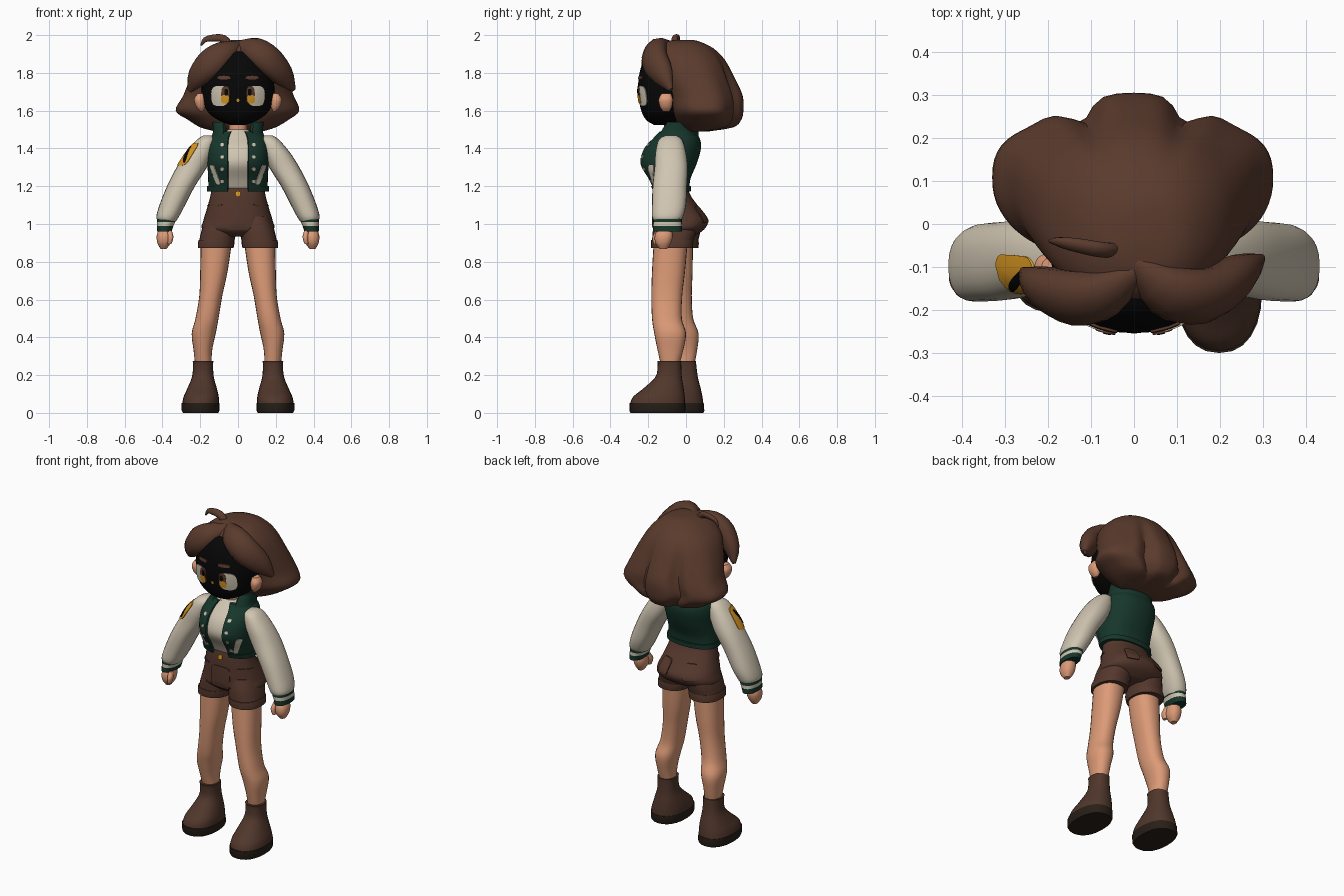
import bpy, bmesh, math
from mathutils import Vector

cube = bpy.data.objects.get("Cube")
if cube:
    bpy.data.objects.remove(cube, do_unlink=True)


def material(name, *rgb):
    m = bpy.data.materials.new(name)
    m.use_nodes = True
    m.diffuse_color = (*rgb, 1)
    m.node_tree.nodes["Principled BSDF"].inputs["Base Color"].default_value = (*rgb, 1)
    return m


HAIR = material("hair brown", .103, .043, .026)
SHORTS = material("shorts brown", .09, .039, .026)
BOOT = material("boot brown", .08, .037, .024)
SKIN = material("skin", .72, .325, .185)
CREAM = material("cream", .63, .56, .44)
GREEN = material("dark green", .008, .037, .025)
BLACK = material("black", .002, .002, .002)
ORANGE = material("amber", .7, .31, .015)
SOLE = material("sole dark brown", .021, .014, .009)
P = 2.3  # roundness of the cross-sections


def smooth(rings, n=4):
    """Resample cross-sections (z, x0, x1, y0, y1) along a Catmull-Rom curve."""
    out = []
    for i in range(len(rings) - 1):
        a, b, c, d = [Vector(rings[max(0, min(len(rings) - 1, i + k))]) for k in (-1, 0, 1, 2)]
        for k in range(n):
            t = k / n
            out.append(tuple(b + (c - a) * (t / 2) + (2 * a - 5 * b + 4 * c - d) * (t * t / 2)
                             + (3 * b - a - 3 * c + d) * (t ** 3 / 2)))
    return out + [tuple(rings[-1])]


def section(rings, z):
    rs = sorted(rings)
    z = max(rs[0][0], min(rs[-1][0], z))
    for lo, hi in zip(rs, rs[1:]):
        if z <= hi[0]:
            return [p + (q - p) * (z - lo[0]) / max(hi[0] - lo[0], 1e-6) for p, q in zip(lo, hi)]
    return rs[-1]


def on(rings, a, z, off=0.0):
    """Point on a lofted form at angle a (0 = left, -90 degrees = front) and height z."""
    _, x0, x1, y0, y1 = section(rings, z)
    c, s = math.cos(a), math.sin(a)
    bend = lambda v: math.copysign(abs(v) ** (2 / P), v)
    return Vector(((x0 + x1) / 2 + ((x1 - x0) / 2 + off) * bend(c),
                   (y0 + y1) / 2 + ((y1 - y0) / 2 + off) * bend(s), z))


def front_angle(rings, x, z):
    _, x0, x1, _, _ = section(rings, z)
    k = max(-1, min(1, (2 * x - x0 - x1) / (x1 - x0)))
    return -math.acos(math.copysign(abs(k) ** (P / 2), k))


def build(name, rows, mats, flip=1, shift=None, rule=None):
    """Skin closed rows of points and cap both ends."""
    bm = bmesh.new()
    loops = [[bm.verts.new((p[0] * flip, p[1] + (shift(p[2]) if shift else 0), p[2])) for p in r]
             for r in rows]
    for lo, hi in zip(loops, loops[1:]):
        for i in range(len(lo)):
            j = (i + 1) % len(lo)
            bm.faces.new((lo[i], lo[j], hi[j], hi[i]))
    bm.faces.new(loops[0])
    bm.faces.new(loops[-1])
    bmesh.ops.recalc_face_normals(bm, faces=bm.faces)
    mats = mats if isinstance(mats, list) else [mats]
    if rule:
        for f in bm.faces:
            f.material_index = rule(f.calc_center_median())
    me = bpy.data.meshes.new(name)
    bm.to_mesh(me)
    bm.free()
    for m in mats:
        me.materials.append(m)
    ob = bpy.data.objects.new(name, me)
    bpy.context.collection.objects.link(ob)
    bpy.ops.object.select_all(action='DESELECT')
    ob.select_set(True)
    bpy.context.view_layer.objects.active = ob
    bpy.ops.object.shade_smooth_by_angle(angle=math.radians(40))


def loft(name, rings, mats, n=24, **kw):
    build(name, [[on(rings, math.tau * i / n, r[0]) for i in range(n)] for r in rings], mats, **kw)


def wrap(name, rings, gap, mats, out=.012, n=36):
    """Garment shell around a form, open at the front by the half angle gap."""
    arc = [-math.pi / 2 + gap + (math.tau - 2 * gap) * i / n for i in range(n + 1)]
    build(name, [[on(rings, a, r[0], out) for a in arc]
                 + [on(rings, a, r[0], -.008) for a in reversed(arc)] for r in rings], mats)


def patch(name, rings, u, z, ru, rz, mat, shear=0.0, angle=False, square=2.5, off=.005, **kw):
    """Thin plate that follows a form, placed by x on its front or by angle."""
    rows = []
    for r, o in ((.02, off - .008), (1, off - .008), (1, off), (.66, off), (.33, off), (.02, off)):
        row = []
        for i in range(20):
            c, s = math.cos(math.tau * i / 20), math.sin(math.tau * i / 20)
            du = ru * r * math.copysign(abs(c) ** (2 / square), c)
            dz = rz * r * math.copysign(abs(s) ** (2 / square), s)
            v, h = u + du + shear * dz, z + dz
            row.append(on(rings, v if angle else front_angle(rings, v, h), h, o))
        rows.append(row)
    build(name, rows, mat, **kw)


def lock(name, path, mat, flat=.75, n=12):
    """Tapered strand of hair: path of (x, y, z, radius)."""
    path = smooth(path, 3)
    rows = []
    for i, p in enumerate(path):
        t = (Vector(path[min(i + 1, len(path) - 1)][:3]) - Vector(path[max(i - 1, 0)][:3])).normalized()
        side = t.cross(Vector((0, -.8, .6))).normalized()
        up = side.cross(t)
        rows.append([Vector(p[:3]) + p[3] * (side * math.cos(math.tau * k / n)
                     + up * flat * math.sin(math.tau * k / n)) for k in range(n)])
    build(name, rows, mat)


def even(rows):
    return smooth([(z, -w, w, a, b) for z, w, a, b in rows])


# Head, neck and ears
head = even([(1.525, .04, -.17, -.03), (1.55, .105, -.21, 0), (1.6, .165, -.237, .05),
             (1.68, .19, -.252, .1), (1.76, .19, -.252, .1), (1.84, .17, -.235, .1),
             (1.9, .12, -.2, .07), (1.925, .05, -.14, .02)])
loft("head", head, BLACK, n=32)
loft("neck", even([(1.4, .06, -.13, -.01), (1.48, .048, -.115, -.02), (1.57, .048, -.12, -.02)]), SKIN)
for f, side in ((1, "left"), (-1, "right")):
    loft(side + "_ear", smooth([(1.595, .185, .2, -.12, -.09), (1.62, .175, .222, -.138, -.075),
                                (1.66, .175, .232, -.145, -.07), (1.69, .18, .215, -.13, -.08)]), SKIN, flip=f)
    # Painted face details
    patch(side + "_eye_white", head, .093, 1.678, .046, .054, CREAM, square=3, flip=f)
    patch(side + "_iris", head, .064, 1.688, .022, .043, HAIR, off=.007, flip=f)
    patch(side + "_iris_glow", head, .066, 1.66, .021, .023, ORANGE, off=.008, flip=f)
    patch(side + "_pupil", head, .06, 1.698, .009, .018, BLACK, off=.009, flip=f)
    patch(side + "_brow", head, .072, 1.775, .034, .01, HAIR, flip=f)
patch("nose_mark", head, 0, 1.655, .007, .009, ORANGE)

# Bobbed hair with scalloped back, fringe locks and a loose curl
hair = smooth([(1.49, -.12, .13, 0, .12), (1.512, -.2, .2, -.03, .25), (1.55, -.262, .265, -.06, .292),
               (1.6, -.33, .324, -.085, .304), (1.68, -.29, .295, -.105, .3),
               (1.78, -.25, .258, -.15, .255), (1.87, -.205, .215, -.18, .205),
               (1.93, -.14, .165, -.165, .145), (1.965, -.07, .11, -.11, .075), (1.975, -.02, .04, -.05, .03)])
rows = []
for ring in hair:
    row = []
    for i in range(72):
        a = math.tau * i / 72
        away = abs(math.degrees(a) - 90)
        dent = .16 * math.exp(-((away - 23) / 9) ** 2) + .07 * math.exp(-((away - 45) / 20) ** 2)
        p = on(hair, a, ring[0])
        k = 1 - dent * max(0, min(1, (1.95 - ring[0]) / .25))
        row.append((p.x * k, p.y * k, p.z))
    rows.append(row)
build("hair_bob", rows, HAIR)
lock("left_fringe", [(0, -.09, 1.95, .025), (.08, -.155, 1.925, .072), (.165, -.165, 1.865, .082),
                     (.24, -.12, 1.785, .064), (.295, -.08, 1.71, .014)], HAIR)
lock("right_fringe", [(.01, -.11, 1.945, .025), (-.07, -.16, 1.91, .066), (-.145, -.17, 1.85, .082),
                      (-.215, -.145, 1.775, .06), (-.255, -.11, 1.705, .014)], HAIR)
lock("loose_curl", [(-.04, -.06, 1.94, .02), (-.075, -.06, 1.98, .022), (-.13, -.05, 1.985, .02),
                    (-.175, -.042, 1.975, .014), (-.195, -.04, 1.945, .005)], HAIR)

# Shirt and varsity jacket
torso = even([(1.18, .145, -.16, .005), (1.24, .146, -.19, .012), (1.32, .15, -.235, .045),
              (1.4, .153, -.215, .067), (1.455, .14, -.165, .06), (1.49, .1, -.13, .03)])
loft("shirt", torso, CREAM, n=36)
loft("shirt_collar", even([(1.455, .075, -.15, .01), (1.485, .065, -.135, 0), (1.5, .052, -.12, -.01)]), CREAM)
wrap("jacket_body", torso, math.radians(17), GREEN)
wrap("jacket_hem", even([(1.172, .148, -.16, .008), (1.2, .148, -.172, .01)]), math.radians(17), GREEN, .017)
wrap("jacket_collar", even([(1.445, .135, -.155, .055), (1.49, .12, -.135, .055), (1.54, .125, -.1, .06)]),
     math.radians(33), GREEN)
for f, side in ((1, "left"), (-1, "right")):
    patch(side + "_jacket_pocket", torso, .11, 1.26, .011, .052, CREAM, shear=.35, square=5, off=.017, flip=f)
    for k in range(4):
        patch(f"{side}_snap_{k + 1}", torso, .075, 1.42 - .065 * k, .009, .009, CREAM, off=.017, flip=f)

# Sleeves, striped cuffs and hands
arm = smooth([(1.468, .14, .185, -.11, -.05), (1.445, .12, .218, -.145, -.02), (1.38, .13, .274, -.162, 0),
              (1.3, .165, .325, -.167, .01), (1.2, .228, .376, -.177, .005), (1.1, .28, .416, -.18, 0),
              (1.04, .312, .432, -.18, -.015), (1.015, .328, .424, -.17, -.03)])
cuff = [(z, .322 + .01 * k, .43, -.174, -.022) for k, z in enumerate((1.035, 1.01, .99, .96))]
for f, side in ((1, "left"), (-1, "right")):
    loft(side + "_sleeve", arm, CREAM, flip=f)
    loft(side + "_cuff", cuff, [GREEN, CREAM], flip=f, rule=lambda c: int(.99 < c.z < 1.01))
    loft(side + "_hand", smooth([(.98, .355, .415, -.145, -.08), (.94, .35, .43, -.165, -.07),
                                 (.9, .357, .427, -.162, -.08), (.868, .378, .41, -.14, -.1)]), SKIN, flip=f)
    loft(side + "_thumb", smooth([(.965, .35, .375, -.16, -.12), (.93, .342, .372, -.178, -.135),
                                  (.895, .352, .372, -.172, -.145)]), SKIN, n=12, flip=f)
patch("sleeve_badge", arm, -.55, 1.37, .62, .06, ORANGE, angle=True, square=5, flip=-1)
patch("badge_bolt", arm, -.6, 1.37, .15, .045, BLACK, shear=7, angle=True, off=.008, flip=-1)

# Shorts with rolled legs, pockets and button
hips = even([(1.195, .14, -.165, .008), (1.15, .146, -.172, .025), (1.08, .165, -.175, .075),
             (1.02, .183, -.175, .117), (.97, .188, -.17, .095), (.935, .1, -.13, .04)])
loft("shorts_hips", hips, SHORTS, n=32)
patch("shorts_fly", hips, 0, 1.035, .062, .068, SHORTS, square=6)
patch("shorts_button", hips, 0, 1.16, .014, .014, ORANGE, off=.008)


def stride(z):
    return .1 - .08 * z


for f, side in ((1, "left"), (-1, "right")):
    step = stride if f < 0 else None
    loft(side + "_shorts_leg", smooth([(1.04, .02, .165, -.16, .06), (.97, .01, .192, -.175, .055),
                                       (.905, .02, .207, -.18, .035)]), SHORTS, flip=f, shift=step)
    loft(side + "_shorts_roll", [(.915, .018, .208, -.184, .038), (.9, .018, .213, -.186, .04),
                                 (.872, .024, .213, -.184, .036)], SHORTS, flip=f, shift=step)
    patch(side + "_back_pocket", hips, 1.1, 1.05, .24, .045, SHORTS, angle=True, square=5, off=.007, flip=f)
    patch(side + "_front_pocket", hips, .12, 1.1, .035, .005, BOOT, shear=-3, off=.004, flip=f)
    # Legs, one a short step behind the other
    loft(side + "_leg", smooth([(.24, .14, .225, -.13, -.04), (.33, .137, .235, -.15, -.015),
                                (.42, .118, .245, -.168, 0), (.5, .103, .225, -.18, -.022),
                                (.62, .083, .205, -.183, -.02), (.75, .055, .2, -.18, -.005),
                                (.92, .03, .197, -.17, .01)]), SKIN, flip=f, shift=step)
    # Boots with dark soles
    loft(side + "_boot", smooth([(.275, .13, .24, -.152, -.025), (.25, .132, .238, -.15, -.025),
                                 (.19, .128, .244, -.162, -.022), (.13, .112, .268, -.225, -.012),
                                 (.085, .102, .288, -.28, -.006), (.045, .1, .296, -.297, -.004)]),
         BOOT, flip=f, shift=step)
    loft(side + "_sole", [(.052, .098, .298, -.3, -.002), (.012, .098, .298, -.3, -.002),
                          (0, .104, .292, -.294, -.008)], SOLE, flip=f, shift=step)
